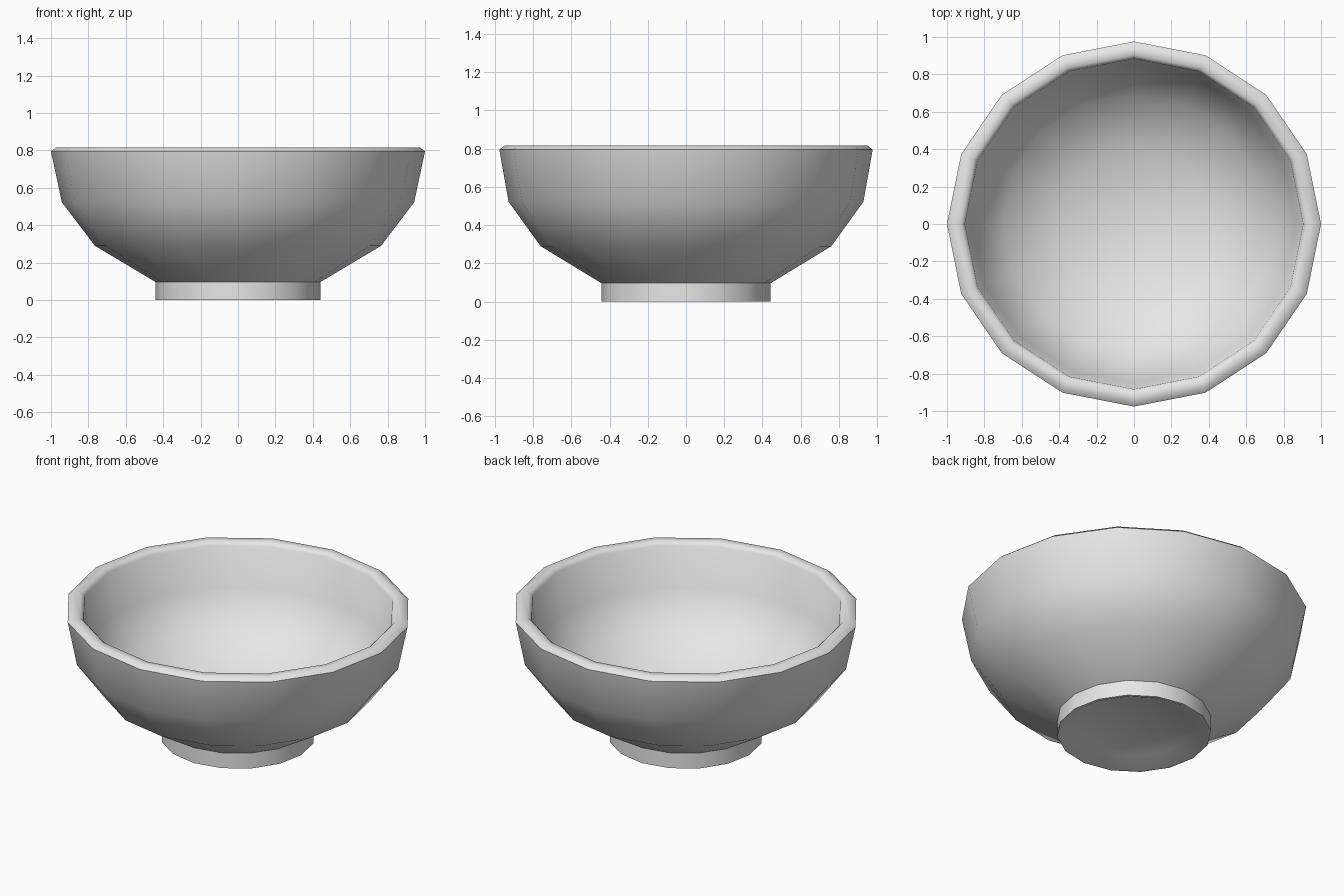
import bpy, bmesh, math

if "Cube" in bpy.data.objects:
    bpy.data.objects.remove(bpy.data.objects["Cube"])

SIDES = 16

clay = bpy.data.materials.new("light_grey")
clay.diffuse_color = (0.8, 0.8, 0.8, 1)
clay.use_nodes = True
clay.node_tree.nodes["Principled BSDF"].inputs["Base Color"].default_value = clay.diffuse_color


def lathe(name, profile):
    """Revolve (radius, height, y squash) points; a zero radius closes to a pole."""
    bm = bmesh.new()
    rings = []
    for r, z, sy in profile:
        if r == 0:
            rings.append([bm.verts.new((0, 0, z))] * SIDES)
        else:
            rings.append([bm.verts.new((r * math.cos(a), r * sy * math.sin(a), z))
                          for a in (2 * math.pi * i / SIDES for i in range(SIDES))])
    for lo, hi in zip(rings, rings[1:]):
        for i in range(SIDES):
            j = (i + 1) % SIDES
            quad = list(dict.fromkeys((lo[i], lo[j], hi[j], hi[i])))
            bm.faces.new(quad)
    mesh = bpy.data.meshes.new(name)
    bm.to_mesh(mesh)
    bm.free()
    mesh.materials.append(clay)
    obj = bpy.data.objects.new(name, mesh)
    bpy.context.collection.objects.link(obj)
    bpy.ops.object.select_all(action='DESELECT')
    obj.select_set(True)
    bpy.context.view_layer.objects.active = obj
    bpy.ops.object.shade_smooth_by_angle(angle=math.radians(52))
    return obj


# Bowl: outer wall, bevelled rim, inner wall and floor
lathe("bowl_body", [
    (0.442, 0.097, 1.0), (0.765, 0.29, 0.993), (0.942, 0.523, 0.985), (1.0, 0.795, 0.976),
    (0.973, 0.816, 0.976), (0.925, 0.816, 0.976), (0.905, 0.795, 0.976),
    (0.865, 0.54, 0.985), (0.70, 0.34, 0.993), (0.41, 0.165, 1.0), (0, 0.15, 1.0),
])

# Foot: recessed underside, sloped inner bevel, upright outer wall
lathe("foot_ring", [
    (0, 0.045, 1.0), (0.33, 0.045, 1.0), (0.425, 0, 1.0), (0.442, 0, 1.0), (0.442, 0.097, 1.0),
])
